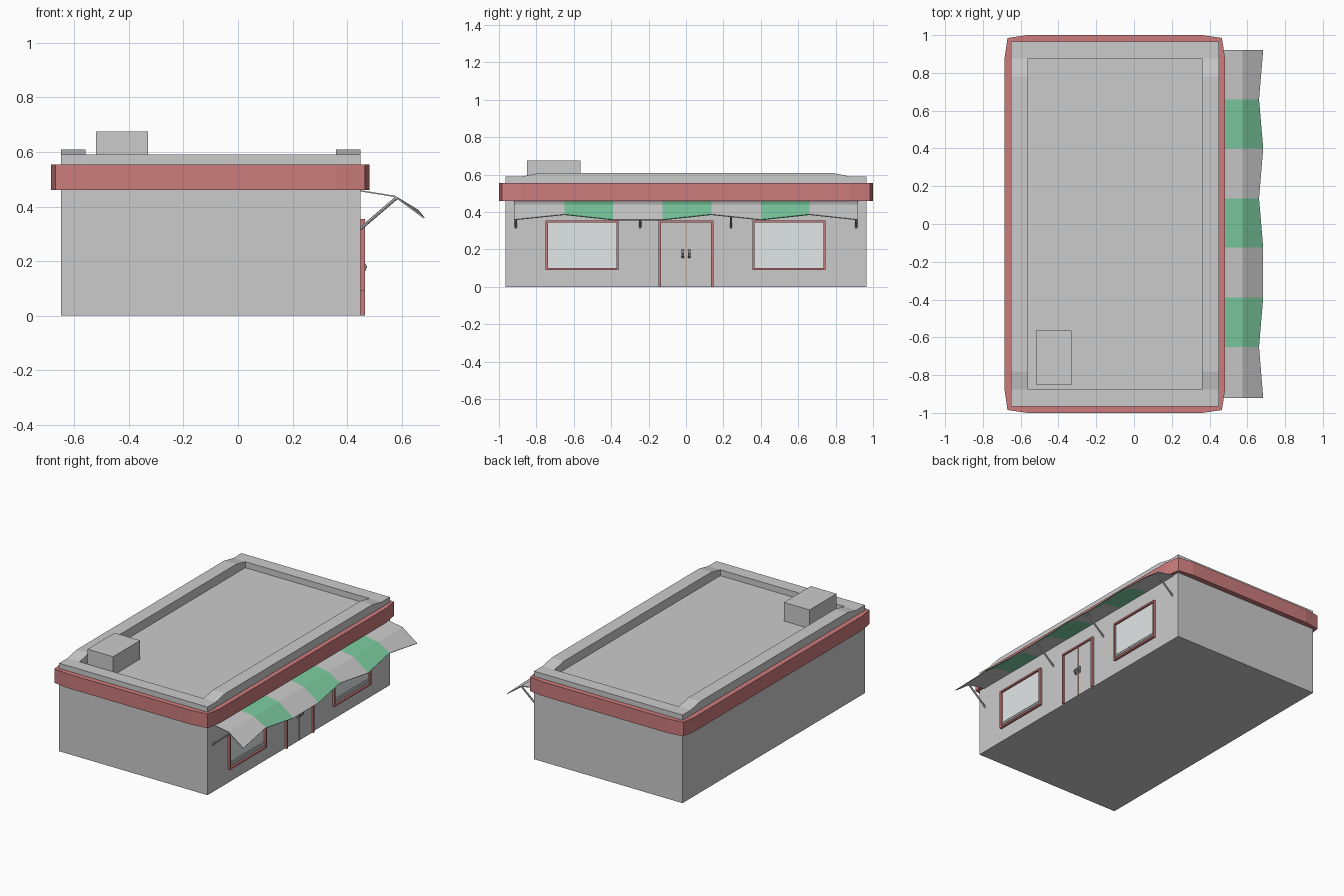
import bpy, bmesh
from mathutils import Vector

if "Cube" in bpy.data.objects:
    bpy.data.objects.remove(bpy.data.objects["Cube"])


def material(name, rgb):
    m = bpy.data.materials.new(name)
    m.diffuse_color = (*rgb, 1)
    m.use_nodes = True
    m.node_tree.nodes["Principled BSDF"].inputs["Base Color"].default_value = m.diffuse_color
    return m


RED = material("red_paint", (0.6, 0.2, 0.2))
GREEN = material("green_cloth", (0.2, 0.6, 0.35))
WHITE = material("white_cloth", (0.68, 0.68, 0.68))
GLASS = material("window_glass", (0.76, 0.8, 0.8))
TAN = material("door_seam", (0.6, 0.4, 0.25))
DARK = material("dark_metal", (0.25, 0.25, 0.25))


def mesh(name, verts, faces, mats=()):
    me = bpy.data.meshes.new(name)
    me.from_pydata(verts, [], faces)
    bm = bmesh.new()
    bm.from_mesh(me)
    bmesh.ops.recalc_face_normals(bm, faces=bm.faces)
    bm.to_mesh(me)
    bm.free()
    for m in mats:
        me.materials.append(m)
    ob = bpy.data.objects.new(name, me)
    bpy.context.collection.objects.link(ob)
    return ob


def prism(name, pts, axis, a, b, mat=None):
    """Extrude a 2D profile along axis from a to b."""
    n = len(pts)
    verts = []
    for d in (a, b):
        for p in pts:
            v = list(p)
            v.insert(axis, d)
            verts.append(v)
    faces = [list(range(n)), list(range(n, 2 * n))]
    faces += [[i, (i + 1) % n, n + (i + 1) % n, n + i] for i in range(n)]
    return mesh(name, verts, faces, [mat] if mat else [])


def box(name, x, y, z, mat=None):
    return prism(name, [(x[0], y[0]), (x[1], y[0]), (x[1], y[1]), (x[0], y[1])],
                 2, z[0], z[1], mat)


X0, X1, Y = -0.65, 0.45, 0.965

# Walls and sunken roof
box("building_walls", (X0, X1), (-Y, Y), (0, 0.55))

# Parapets: low at the ends, raised with ramps along the sides
for s, label in ((-1, "front"), (1, "back")):
    box(label + "_parapet", (X0, X1), sorted((s * 0.877, s * Y)), (0.55, 0.59))
profile = [(-0.877, 0.55), (-0.877, 0.59), (-0.78, 0.61),
           (0.78, 0.61), (0.877, 0.59), (0.877, 0.55)]
prism("left_parapet", profile, 0, X0, -0.56)
prism("right_parapet", profile, 0, 0.36, X1)

# Rooftop unit
box("rooftop_unit", (-0.52, -0.33), (-0.85, -0.565), (0.55, 0.675))

# Red band: eight-sided outline hugging the wall
half = [(-0.565, 1.0), (0.36, 1.0), (0.465, 0.985), (0.482, 0.88)]
outer = half + [(x, -y) for x, y in reversed(half[1:])] + [(-0.565, -1.0)]
outer += [(-0.67, -0.985), (-0.685, -0.88), (-0.685, 0.88), (-0.67, 0.985)]
inner = [(min(max(x, X0), X1), min(max(y, -Y), Y)) for x, y in outer]
n = len(outer)
verts = [(x, y, z) for z in (0.46, 0.555) for ring in (outer, inner) for x, y in ring]
faces = []
for i in range(n):
    j = (i + 1) % n
    for a, b in ((0, n), (n, 3 * n), (3 * n, 2 * n), (2 * n, 0)):
        faces.append((a + i, a + j, b + j, b + i))
mesh("red_band", verts, faces, [RED])

# Striped awning with a wavy front edge
stripes = [-0.92, -0.65, -0.39, -0.125, 0.135, 0.40, 0.66, 0.92]
raised = {1, 4, 6}
verts, faces = [], []
for i, y in enumerate(stripes):
    tip = (0.662, y, 0.388) if i in raised else (0.684, y, 0.36)
    verts += [(0.45, y, 0.46), (0.575, y, 0.44), tip]
for i in range(7):
    for k in (0, 1):
        faces.append((3 * i + k, 3 * i + k + 1, 3 * i + k + 4, 3 * i + k + 3))
awning = mesh("striped_awning", verts, faces, [WHITE, GREEN])
for i, p in enumerate(awning.data.polygons):
    p.material_index = (i // 2) % 2
mod = awning.modifiers.new("cloth_thickness", "SOLIDIFY")
mod.thickness = 0.005

# Awning struts
lo, hi = Vector((0.447, 0, 0.317)), Vector((0.582, 0, 0.432))
for y in (-0.91, -0.245, 0.24, 0.91):
    bpy.ops.mesh.primitive_cylinder_add(vertices=8, radius=0.006, depth=(hi - lo).length,
                                        location=(lo + hi) / 2 + Vector((0, y, 0)))
    ob = bpy.context.object
    ob.name = "awning_strut"
    ob.rotation_euler = (hi - lo).to_track_quat("Z", "Y").to_euler()


def frame(name, y0, y1, z0, z1, sill):
    """Red border standing out from the right wall."""
    t, xs = 0.011, (X1, 0.466)
    box(name + "_left", xs, (y0, y0 + t), (z0, z1), RED)
    box(name + "_right", xs, (y1 - t, y1), (z0, z1), RED)
    box(name + "_top", xs, (y0 + t, y1 - t), (z1 - t, z1), RED)
    if sill:
        box(name + "_sill", xs, (y0 + t, y1 - t), (z0, z0 + t), RED)


# Windows with lowered slats at the bottom
for y0, y1 in ((-0.75, -0.36), (0.355, 0.745)):
    frame("window_frame", y0, y1, 0.09, 0.355, True)
    box("window_glass", (X1, 0.453), (y0 + 0.011, y1 - 0.011), (0.101, 0.344), GLASS)
    for z in (0.104, 0.116, 0.128):
        box("window_slat", (0.453, 0.456), (y0 + 0.011, y1 - 0.011), (z, z + 0.006), GLASS)

# Double door with a seam and two handles
frame("door_frame", -0.146, 0.146, 0, 0.355, False)
box("door_panels", (X1, 0.455), (-0.135, 0.135), (0, 0.344))
box("door_seam", (0.455, 0.457), (-0.002, 0.002), (0, 0.344), TAN)
for y in (-0.018, 0.018):
    prism("door_handle", [(0.455, 0.155), (0.468, 0.165), (0.474, 0.178),
                          (0.468, 0.191), (0.455, 0.201)], 1, y - 0.006, y + 0.006, DARK)
